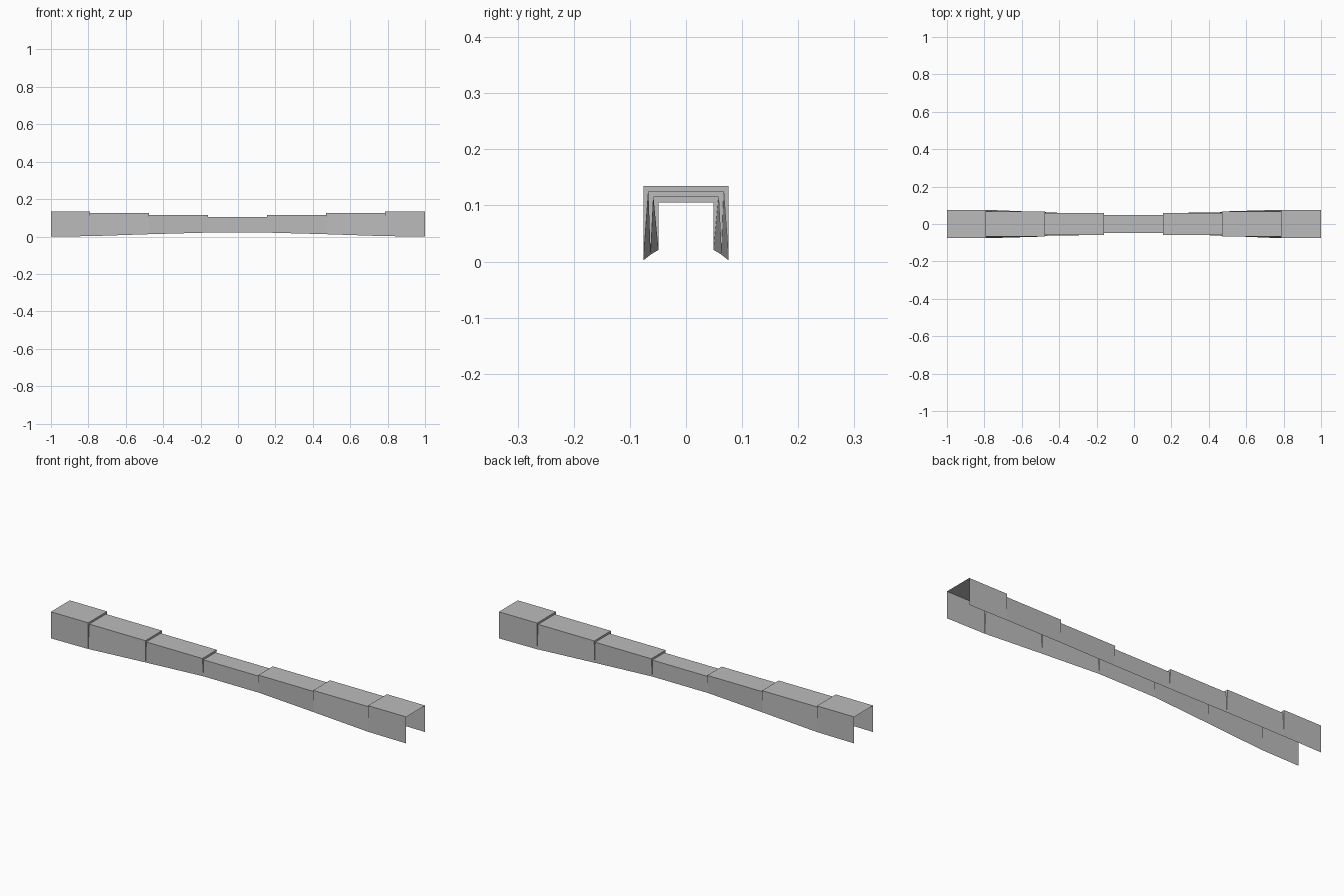
import bpy
import bmesh

cube = bpy.data.objects.get("Cube")
if cube:
    bpy.data.objects.remove(cube, do_unlink=True)

grey = bpy.data.materials.new("plain_grey")
grey.use_nodes = True
colour = (0.5, 0.5, 0.5, 1)
grey.diffuse_color = colour
grey.node_tree.nodes["Principled BSDF"].inputs["Base Color"].default_value = colour

# Stations along the channel, and the lower rims shared by neighbouring segments
stations = [-1, -0.79, -0.475, -0.16, 0.155, 0.47, 0.785, 1]
rims = [(0.076, 0.0), (0.076, 0.002), (0.063, 0.0125), (0.049, 0.021)]
rims += rims[::-1]

bm = bmesh.new()
bottoms = [[bm.verts.new((x, side * y, z)) for side in (-1, 1)]
           for x, (y, z) in zip(stations, rims)]


def roof_edge(x, level):
    """Pair of top corners; level 0 is the narrow middle segment."""
    y, z = 0.049 + 0.009 * level, 0.105 + 0.01 * level
    return [bm.verts.new((x, side * y, z)) for side in (-1, 1)]


# Open-bottomed segments, joined by small step faces
previous = None
for i in range(len(stations) - 1):
    level = abs(i - 3)
    start, end = roof_edge(stations[i], level), roof_edge(stations[i + 1], level)
    low, low_end = bottoms[i], bottoms[i + 1]
    bm.faces.new((start[0], end[0], end[1], start[1]))
    bm.faces.new((low[0], low_end[0], end[0], start[0]))
    bm.faces.new((start[1], end[1], low_end[1], low[1]))
    if previous:
        bm.faces.new((previous[0], start[0], start[1], previous[1]))
        bm.faces.new((low[0], start[0], previous[0]))
        bm.faces.new((previous[1], start[1], low[1]))
    previous = end

mesh = bpy.data.meshes.new("stepped_channel")
bm.to_mesh(mesh)
bm.free()
mesh.materials.append(grey)
channel = bpy.data.objects.new("stepped_channel", mesh)
bpy.context.collection.objects.link(channel)
